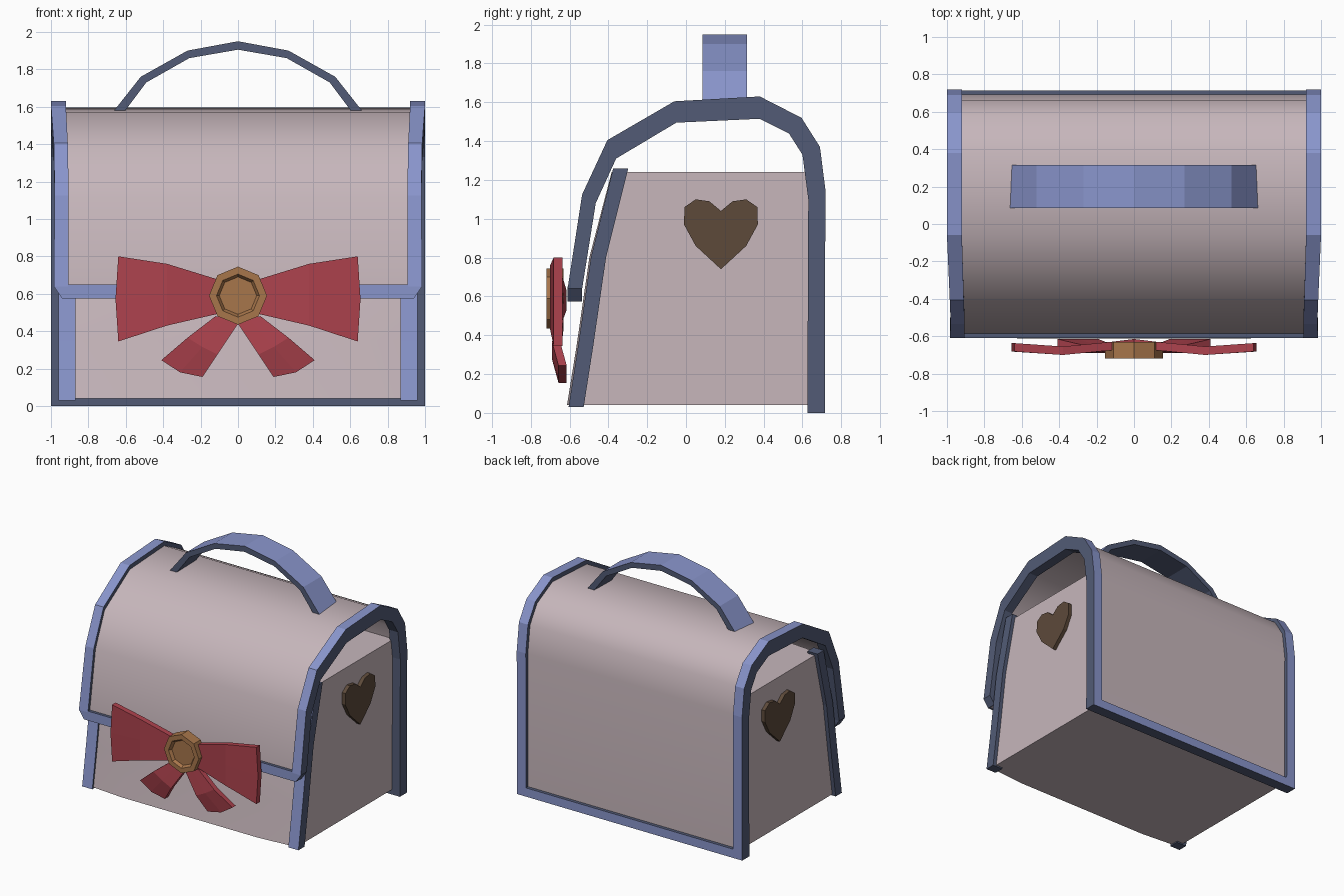
import bpy, bmesh, math

if "Cube" in bpy.data.objects:
    bpy.data.objects.remove(bpy.data.objects["Cube"])


def material(name, rgb):
    m = bpy.data.materials.new(name)
    m.diffuse_color = (*rgb, 1)
    m.use_nodes = True
    m.node_tree.nodes["Principled BSDF"].inputs["Base Color"].default_value = m.diffuse_color
    return m


PALE = material("pale mauve", (0.57, 0.47, 0.50))
BLUE = material("soft blue", (0.25, 0.30, 0.60))
SLATE = material("dark slate", (0.085, 0.105, 0.18))
RED = material("bow red", (0.42, 0.055, 0.075))
GOLD = material("button bronze", (0.39, 0.18, 0.07))
BROWN = material("heart brown", (0.11, 0.068, 0.042))


def loft(name, rings, mats, outer_side=False, smooth=False):
    """Skin closed rings of points; with outer_side only the first side gets mats[0]."""
    bm = bmesh.new()
    rows = [[bm.verts.new(p) for p in r] for r in rings]
    n = len(rings[0])
    for a, b in zip(rows, rows[1:]):
        for j in range(n):
            k = (j + 1) % n
            f = bm.faces.new((a[j], a[k], b[k], b[j]))
            f.material_index = 1 if outer_side and j else 0
    for cap in (rows[0], rows[-1]):
        bm.faces.new(cap).material_index = len(mats) - 1
    bmesh.ops.recalc_face_normals(bm, faces=bm.faces[:])
    me = bpy.data.meshes.new(name)
    bm.to_mesh(me)
    bm.free()
    for m in mats:
        me.materials.append(m)
    ob = bpy.data.objects.new(name, me)
    bpy.context.collection.objects.link(ob)
    if smooth:
        bpy.ops.object.select_all(action='DESELECT')
        ob.select_set(True)
        bpy.context.view_layer.objects.active = ob
        bpy.ops.object.shade_smooth_by_angle(angle=math.radians(40))
    return ob


def bar(name, w, y_out, y_in, z0, z1):
    """Horizontal edging, blue on its outer face."""
    loft(name, [[(x, y_out, z0), (x, y_out, z1), (x, y_in, z1), (x, y_in, z0)]
                for x in (-w, w)], [BLUE, SLATE], outer_side=True)


# lid edging profile (y, z), from back bottom over the top to the flap
outer = [(.715, 0), (.718, 1.15), (.69, 1.37), (.595, 1.52), (.38, 1.63), (-.06, 1.605),
         (-.405, 1.405), (-.535, 1.125), (-.61, .64), (-.61, .575)]
inner = [(.625, 0), (.63, 1.1), (.60, 1.33), (.53, 1.44), (.38, 1.515), (-.05, 1.495),
         (-.36, 1.31), (-.465, 1.08), (-.535, .64), (-.535, .575)]
edge_x = [(.92, 1)] * 6 + [(.91, .985), (.905, .98), (.905, .985), (.905, .94)]

# front panel line (y, z)
front = [(-.605, .03), (-.555, .35), (-.49, .8), (-.375, 1.26)]

# pouch body, front slightly bowed
body = []
for x, d in ((-.93, .02), (-.6, -.008), (.6, -.008), (.93, .02)):
    body.append([(x, y + d, min(max(z, .04), 1.24)) for y, z in front]
                + [(x, .65, 1.24), (x, .65, .04)])
loft("pouch_body", body, [PALE], smooth=True)

# lid: thin shell of back, top and front flap
def between(t):
    return [(a[0] + (b[0] - a[0]) * t, max(.03, a[1] + (b[1] - a[1]) * t))
            for a, b in zip(outer, inner)]


shell = between(.3) + between(.65)[::-1]
loft("lid_shell", [[(x, y, z) for y, z in shell] for x in (-.935, .935)], [PALE], smooth=True)

for s, side in ((1, "right"), (-1, "left")):
    # lid edging
    rings = [[(s * xi, *o), (s * xo, *o), (s * xo, *i), (s * xi, *i)]
             for o, i, (xi, xo) in zip(outer, inner, edge_x)]
    loft("lid_edging_" + side, rings, [BLUE, SLATE], outer_side=True)

    # front corner edging
    rings = [[(s * .87, y, z), (s * .96, y, z), (s * .96, y + .078, z), (s * .87, y + .078, z)]
             for y, z in front]
    loft("front_edging_" + side, rings, [BLUE, SLATE], outer_side=True)

    # heart plate
    half = [(.13, .86), (.19, .97), (.188, 1.06), (.13, 1.10), (.06, 1.09)]
    heart = [(0, .74)] + half + [(0, 1.04)] + [(-y, z) for y, z in half[::-1]]
    loft("heart_" + side, [[(s * x, .18 + y, z) for y, z in heart] for x in (.92, .96)], [BROWN])

    # bow loop: x, top, bottom, front depth, bulge
    loop = [(0, .63, .53, -.66, 0), (.12, .68, .49, -.675, 0),
            (.38, .76, .43, -.70, 0), (.64, .80, .345, -.682, .015)]
    rings = []
    for x, t, b, y, g in loop:
        m = (t + b) / 2
        line = [(x, t), (x + g, m), (x, b)]
        rings.append([(s * px, y, pz) for px, pz in line]
                     + [(s * px, y + .045, pz) for px, pz in line[::-1]])
    loft("bow_loop_" + side, rings, [RED])

    # bow tail
    tail = [([(0, .44), (.06, .47), (.12, .48)], -.672),
            ([(.11, .275), (.19, .315), (.27, .365)], -.69),
            ([(.19, .155), (.31, .18), (.41, .245)], -.657)]
    rings = [[(s * x, y, z) for x, z in pts] + [(s * x, y + .042, z) for x, z in pts[::-1]]
             for pts, y in tail]
    loft("bow_tail_" + side, rings, [RED])

# edging along the flap and the back bottom
bar("flap_edging", .91, -.61, -.535, .575, .65)
bar("back_bottom_edging", .925, .715, .625, 0, .07)

# octagonal button with recessed centre
button = []
for r, y in ((.155, -.63), (.155, -.718), (.115, -.718), (.1, -.695)):
    button.append([(r * math.sin(i * math.pi / 4), y, .59 + r * math.cos(i * math.pi / 4))
                   for i in range(8)])
loft("bow_button", button, [GOLD])

# carrying handle
h_out = [(.67, 1.57), (.52, 1.76), (.27, 1.9), (0, 1.95)]
h_in = [(.61, 1.57), (.49, 1.73), (.26, 1.86), (0, 1.905)]
pairs = list(zip(h_out, h_in))
rings = []
for s, seq in ((-1, pairs), (1, pairs[-2::-1])):
    for (ox, oz), (ix, iz) in seq:
        rings.append([(s * ox, .085, oz), (s * ox, .315, oz),
                      (s * ix, .315, iz), (s * ix, .085, iz)])
loft("carry_handle", rings, [BLUE, SLATE], outer_side=True)
